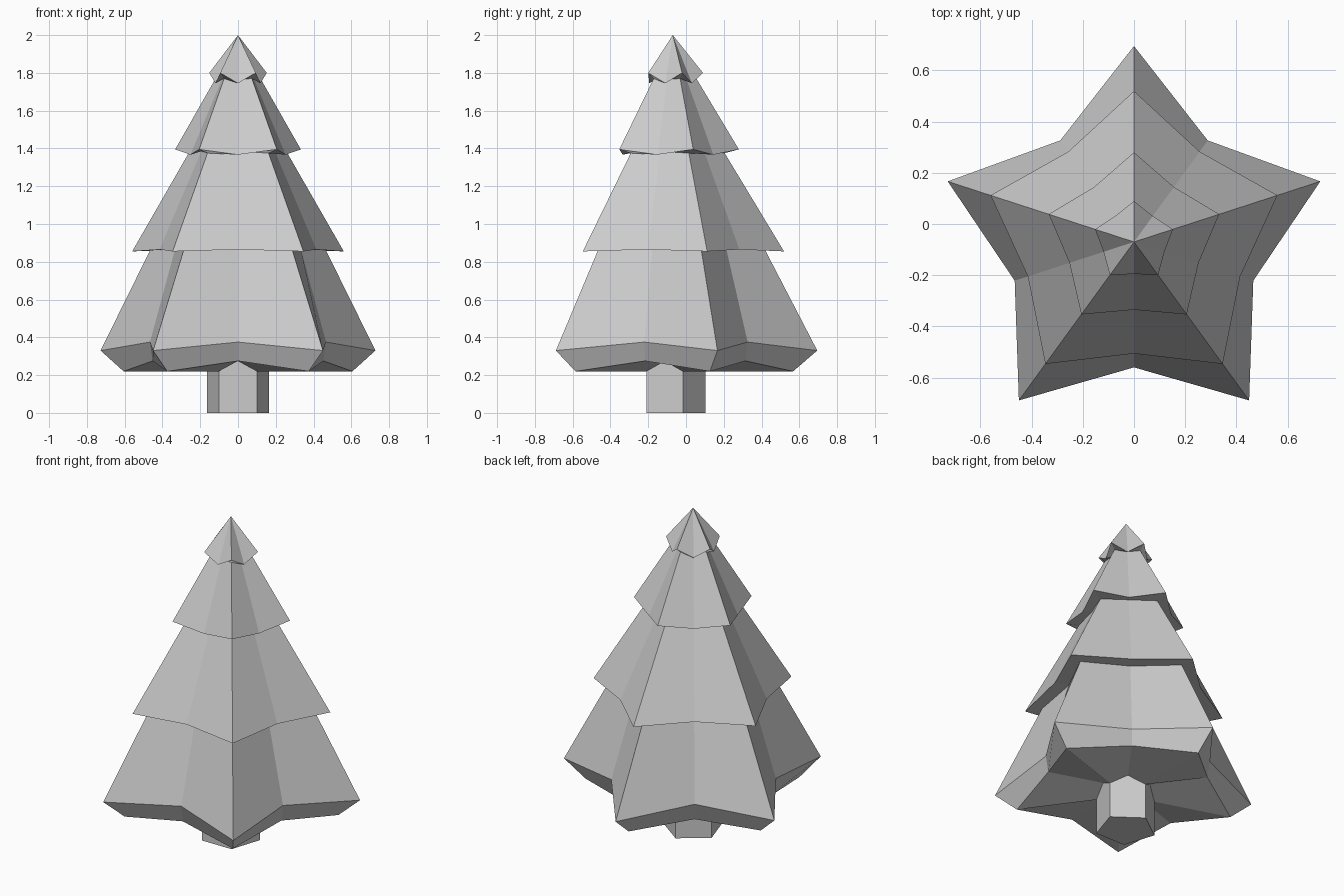
import bpy, bmesh, math

cube = bpy.data.objects.get("Cube")
if cube:
    bpy.data.objects.remove(cube)

CENTRE_Y = -0.07

grey = bpy.data.materials.new("plain grey")
grey.use_nodes = True
colour = (0.6, 0.6, 0.6, 1)
grey.diffuse_color = colour
grey.node_tree.nodes["Principled BSDF"].inputs["Base Color"].default_value = colour


def star_loft(name, rings, cap_start=False):
    """Join five-pointed rings; each is (tip radius, tip z, notch radius, notch z)."""
    bm = bmesh.new()
    loops = []
    for tip_r, tip_z, notch_r, notch_z in rings:
        loop = []
        for i in range(10):
            r, z = (notch_r, notch_z) if i % 2 else (tip_r, tip_z)
            a = math.pi / 2 + i * math.pi / 5
            loop.append(bm.verts.new((r * math.cos(a), CENTRE_Y + r * math.sin(a), z)))
        loops.append(loop)
    for low, high in zip(loops, loops[1:]):
        for i in range(10):
            j = (i + 1) % 10
            bm.faces.new((low[i], low[j], high[j], high[i]))
    if cap_start:
        bm.faces.new(loops[0][::-1])
    # Merge the collapsed apex ring into one point
    bmesh.ops.remove_doubles(bm, verts=bm.verts, dist=0.0005)
    mesh = bpy.data.meshes.new(name)
    bm.to_mesh(mesh)
    bm.free()
    mesh.materials.append(grey)
    obj = bpy.data.objects.new(name, mesh)
    bpy.context.collection.objects.link(obj)
    return obj


# Rings shared by neighbouring parts
trunk_top = (0.173, 0.22, 0.14, 0.275)
lower_top = (0.49, 0.86, 0.35, 0.868)
middle_top = (0.275, 1.375, 0.205, 1.385)
upper_top = (0.125, 1.77, 0.09, 1.765)
apex = (0, 2, 0, 2)

# Five-sided trunk
star_loft("trunk", [(0.173, 0, 0.14, 0), trunk_top], cap_start=True)

# Branch tiers: underside, rim, then sloping sides
star_loft("lower_branches", [trunk_top, (0.637, 0.22, 0.475, 0.275),
                             (0.765, 0.33, 0.49, 0.375), lower_top])
star_loft("middle_branches", [lower_top, (0.589, 0.855, 0.436, 0.865), middle_top])
star_loft("upper_branches", [middle_top, (0.35, 1.395, 0.265, 1.367), upper_top])
star_loft("tree_tip", [upper_top, (0.16, 1.8, 0.125, 1.745), apex])
